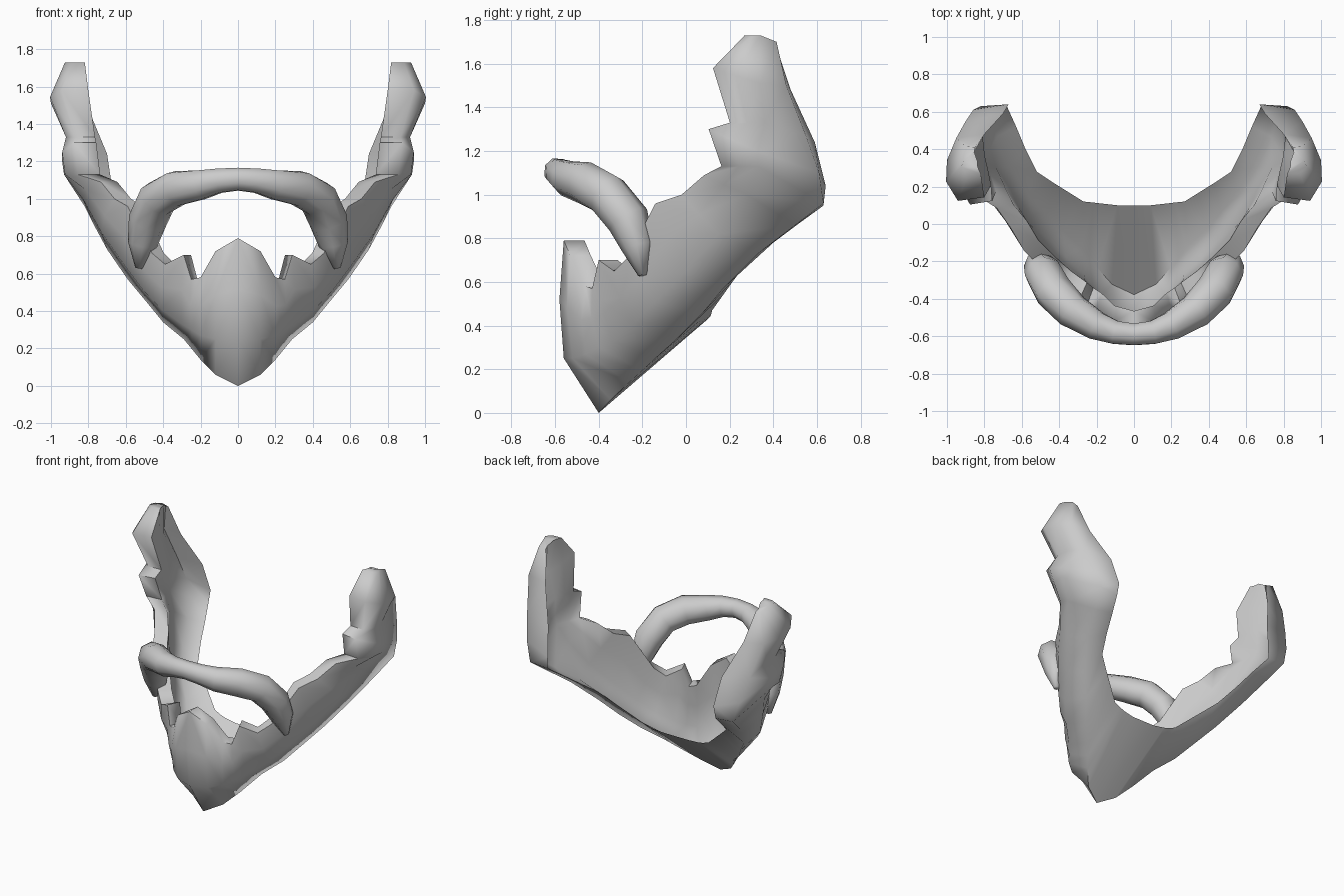
import bpy, bmesh, math
from mathutils import Vector as V

if "Cube" in bpy.data.objects:
    bpy.data.objects.remove(bpy.data.objects["Cube"])

grey = bpy.data.materials.new("light_grey")
grey.diffuse_color = (0.6, 0.6, 0.6, 1)
grey.use_nodes = True
grey.node_tree.nodes["Principled BSDF"].inputs["Base Color"].default_value = grey.diffuse_color


def loft(name, rings, angle):
    """Skin closed rings from the centre line outward, cap the tip, mirror in x."""
    bm = bmesh.new()
    rows = [[bm.verts.new(p) for p in r] for r in rings]
    n = len(rows[0])
    for a, b in zip(rows, rows[1:]):
        for i in range(n):
            j = (i + 1) % n
            bm.faces.new((a[i], a[j], b[j], b[i]))
    bm.faces.new(rows[-1])
    bmesh.ops.recalc_face_normals(bm, faces=bm.faces)
    me = bpy.data.meshes.new(name)
    bm.to_mesh(me)
    bm.free()
    me.materials.append(grey)
    ob = bpy.data.objects.new(name, me)
    bpy.context.collection.objects.link(ob)
    mod = ob.modifiers.new("mirror", "MIRROR")
    mod.use_clip = True
    bpy.context.view_layer.objects.active = ob
    ob.select_set(True)
    bpy.ops.object.modifier_apply(modifier="mirror")
    bpy.ops.object.shade_smooth_by_angle(angle=math.radians(angle))
    ob.select_set(False)


# Beard: four guide lines running from the chin to the sideburn tip
top = [(0, -.56, .79), (.12, -.53, .72), (.2, -.46, .58), (.25, -.43, .57), (.29, -.40, .70),
       (.39, -.33, .65), (.46, -.27, .71), (.59, -.14, .96), (.66, -.02, 1.0), (.75, .08, 1.09),
       (.88, .16, 1.13), (.90, .10, 1.30), (.89, .20, 1.33), (.97, .12, 1.58), (.90, .27, 1.73)]
jaw = [(0, -.56, .25), (.12, -.52, .25), (.2, -.46, .27), (.25, -.40, .30), (.3, -.34, .33),
       (.41, -.24, .41), (.505, -.14, .51), (.61, 0, .65), (.73, .15, .82), (.83, .28, 1.0),
       (.93, .33, 1.13), (.94, .33, 1.2), (.91, .36, 1.33), (1, .34, 1.51), (.91, .34, 1.73)]
ridge = [(0, -.4, 0), (.12, -.345, .06), (.2, -.26, .14), (.245, -.2, .195), (.29, -.14, .25),
         (.4, -.04, .34), (.49, .07, .45), (.59, .17, .57), (.7, .33, .73), (.77, .5, .86),
         (.82, .63, .96), (.86, .61, 1.1), (.90, .55, 1.27), (.95, .46, 1.5), (.9, .415, 1.7)]
throat = [(0, .1, .43), (.09, .1, .43), (.18, .11, .44), (.22, .115, .45), (.27, .12, .47),
          (.35, .17, .54), (.43, .22, .61), (.52, .28, .69), (.58, .4, .78), (.63, .52, .87),
          (.68, .63, .95), (.67, .64, 1.04), (.70, .59, 1.24), (.80, .48, 1.48), (.85, .41, 1.69)]
thick = [.10] * 9 + [.12, .16, .16, .14, .19, .09]

rings = []
for k, (t, j, r, e, w) in enumerate(zip(top, jaw, ridge, throat, thick)):
    t, j, r, e = V(t), V(j), V(r), V(e)
    inward = V((-t.x, .25 - t.y, 0)).normalized()
    if t.x == 0:
        inward = V((0, 1, 0))
    mid = (t + j) / 2 - inward * .02
    rim = .15 if k > 8 else 0         # sideburn rims are rounded off
    floor = r + ((e + t) / 2 + inward * w - r).normalized() * .055
    rings.append([t + inward * w * rim, mid, j, r, e, floor,
                  j + inward * w * .8, mid + inward * w,
                  t + inward * w * (.95 if k < 9 else .9)])
loft("beard", rings, 75)

# Moustache: arched tube, thick at the corners and tapering into the beard
path = [(0, -.59, 1.105, .065), (.1, -.58, 1.097, .07), (.2, -.545, 1.075, .085),
        (.33, -.465, 1.055, .10), (.43, -.36, 1.0, .106), (.483, -.265, .885, .104),
        (.51, -.22, .76, .08), (.53, -.2, .63, .02)]
rings = []
for i, (x, y, z, rad) in enumerate(path):
    a = V(path[max(i - 1, 0)][:3])
    b = V(path[min(i + 1, len(path) - 1)][:3])
    tan = V((1, 0, 0)) if i == 0 else (b - a).normalized()
    u = tan.cross(V((0, 1, .35))).normalized()
    v = u.cross(tan)
    rings.append([V((x, y, z)) + u * rad * math.cos(k * math.pi / 4)
                  + v * rad * .95 * math.sin(k * math.pi / 4) for k in range(8)])
loft("moustache", rings, 75)
